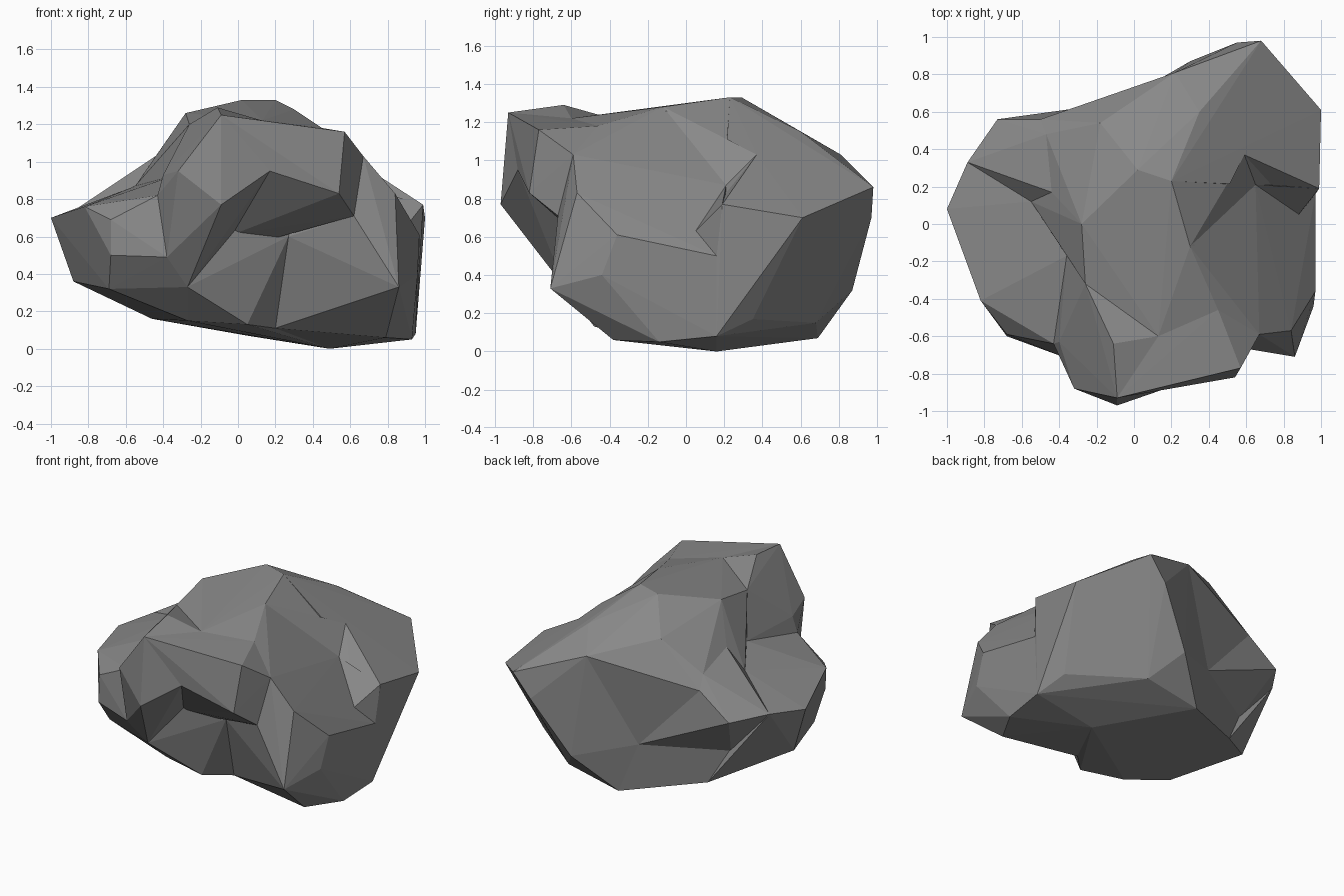
import bpy, bmesh

cube = bpy.data.objects.get("Cube")
if cube:
    bpy.data.objects.remove(cube, do_unlink=True)

# One grey stone colour
stone = bpy.data.materials.new("grey_stone")
stone.use_nodes = True
grey = (0.25, 0.25, 0.25, 1)
stone.diffuse_color = grey
stone.node_tree.nodes["Principled BSDF"].inputs["Base Color"].default_value = grey


def chunk(name, corners):
    """A faceted convex lump of stone wrapped round its corners."""
    bm = bmesh.new()
    for corner in corners:
        bm.verts.new(corner)
    bmesh.ops.convex_hull(bm, input=bm.verts[:])
    loose = [v for v in bm.verts if not v.link_faces]
    bmesh.ops.delete(bm, geom=loose, context="VERTS")
    bmesh.ops.recalc_face_normals(bm, faces=bm.faces[:])
    mesh = bpy.data.meshes.new(name)
    bm.to_mesh(mesh)
    bm.free()
    mesh.materials.append(stone)
    obj = bpy.data.objects.new(name, mesh)
    bpy.context.collection.objects.link(obj)
    return obj


def combine(target, other, operation):
    """Merge or carve the second lump, then drop it."""
    mod = target.modifiers.new(operation.lower(), "BOOLEAN")
    mod.operation = operation
    mod.solver = "EXACT"
    mod.object = other
    bpy.context.view_layer.update()
    graph = bpy.context.evaluated_depsgraph_get()
    result = bpy.data.meshes.new_from_object(target.evaluated_get(graph))
    target.modifiers.clear()
    target.data = result
    bpy.data.objects.remove(other, do_unlink=True)


# Crown corners shared by neighbouring lumps
peak_right = (.2, .23, 1.33)
peak_left = (.02, .29, 1.33)
crown_right = (.3, -.12, 1.28)
crown_left = (-.28, 0, 1.26)
saddle_left = (-.26, -.32, 1.2)
saddle_middle = (.13, -.6, 1.22)
saddle_right = (.45, -.46, 1.18)
back_crown = (-.18, .54, 1.16)
back_shoulder = (.22, .81, 1.03)

# Overhanging brow corners
brow_tip = (-.09, -.93, 1.25)
brow_arch = (.17, -.88, .95)
brow_corner = (.57, -.77, 1.16)
brow_cheek = (.62, -.67, .71)
brow_flank = (.67, -.59, 1.03)

# Front hollow corners
hollow_left = (-.03, -.57, .61)
hollow_middle = (.12, -.5, .57)
hollow_right = (.27, -.52, .6)
column_foot = (-.27, -.63, .33)

# Left shelf corners
shelf_front = (-.43, -.64, .82)
shelf_valley = (-.36, -.17, .92)
shelf_inner = (-.55, .12, .87)
shelf_back = (-.89, .33, .73)
shelf_chin = (-.38, -.71, .49)
shelf_under = (-.6, .35, .4)

# Back slope corners
slope_dip = (-.44, .17, 1.03)
slope_fold = (-.47, .48, .96)
slope_edge = (-.5, .56, .88)
back_overhang = (-.08, .65, .42)

# Right notch corners
notch_top = (.59, .37, 1.03)
notch_deep = (.65, .21, .87)
notch_outer = (.99, .19, .77)
notch_low = (.88, .05, .63)
notch_base = (.97, .16, .5)

# Underside corners
foot_left = (-.27, -.42, .15)
foot_right = (.2, -.33, .11)
foot_lowest = (.49, .16, 0)
foot_back = (.05, .69, .07)
foot_side = (-.46, .41, .16)
foot_corner = (.95, .16, .08)

# Central mass
rock = chunk("rock", [
    peak_right, peak_left, crown_right, crown_left, saddle_left,
    saddle_middle, saddle_right, hollow_left, hollow_middle, hollow_right,
    column_foot, slope_dip, shelf_valley, foot_left, foot_right,
    foot_lowest, foot_back, foot_side, back_overhang, (.05, -.48, .13)])

# Back right bulge, with the notch carved out of it
back_bulge = chunk("back_bulge", [
    peak_right, peak_left, back_crown, back_shoulder, back_overhang,
    notch_top, notch_deep, notch_outer, notch_base,
    foot_corner, foot_lowest, foot_back,
    (1, .61, .7), (.68, .98, .86), (.55, .97, .7), (.3, .87, .32),
    (.35, .6, 1.15), (.45, .68, .15), (.88, .35, .17)])
notch = chunk("notch_cutter", [
    notch_top, notch_deep, notch_outer, notch_low, crown_right, (1.1, .2, 1.1)])
notch.hide_render = True
combine(back_bulge, notch, "DIFFERENCE")

# Stone above and below the notch
notch_shoulder = chunk("notch_shoulder", [
    peak_right, crown_right, notch_top, notch_deep, (.4, .2, .5)])
notch_floor = chunk("notch_floor", [
    notch_deep, notch_low, notch_outer, notch_base, (.6, .3, .3)])

# Right flank, from crown to foot
right_flank = chunk("right_flank", [
    brow_flank, brow_cheek, saddle_right, crown_right, hollow_right,
    notch_deep, notch_low, notch_base, foot_right, foot_lowest, foot_corner,
    (.84, -.57, .83), (.86, -.71, .33), (.97, -.36, .61), (.96, -.44, .4),
    (.79, -.38, .06), (.93, -.14, .05)])

# Brow, in two lumps that meet at an arch
brow_left = chunk("brow_left", [
    brow_tip, brow_arch, saddle_left, saddle_middle, shelf_valley,
    shelf_front, shelf_chin, column_foot, hollow_left,
    (-.09, -.97, .77), (-.11, -.64, 1.29), (-.32, -.88, .95), (-.4, -.63, .93)])
brow_right = chunk("brow_right", [
    brow_tip, brow_arch, brow_corner, brow_cheek, brow_flank,
    saddle_middle, saddle_right, hollow_left, hollow_middle, (.54, -.82, .83)])

# Left shelf and the wall rising behind it
left_shelf = chunk("left_shelf", [
    shelf_front, shelf_valley, shelf_inner, shelf_back, shelf_chin, shelf_under,
    column_foot, foot_left, foot_side,
    (-1, .08, .7), (-.82, -.41, .76), (-.68, -.59, .69),
    (-.68, -.6, .5), (-.69, -.46, .32), (-.88, .04, .36)])
valley_wall = chunk("valley_wall", [
    slope_dip, shelf_inner, shelf_valley, saddle_left, crown_left, (-.3, 0, .4)])

# Back left slope, folded in three, and the stone under it
upper_slope = chunk("upper_slope", [
    peak_left, crown_left, back_crown, slope_fold, slope_dip, back_overhang])
back_slope = chunk("back_slope", [
    peak_left, back_crown, back_shoulder, slope_fold, slope_edge, back_overhang])
lower_slope = chunk("lower_slope", [
    slope_dip, slope_fold, slope_edge, shelf_inner, shelf_back, shelf_under,
    back_overhang, (-.73, .56, .71), (-.3, .2, .4)])
back_foot = chunk("back_foot", [
    shelf_under, foot_side, foot_back, back_overhang, foot_left])

for lump in (back_bulge, notch_shoulder, notch_floor, right_flank, brow_left,
             brow_right, left_shelf, valley_wall, upper_slope, back_slope,
             lower_slope, back_foot):
    combine(rock, lump, "UNION")

# Flat facets throughout
for face in rock.data.polygons:
    face.use_smooth = False
